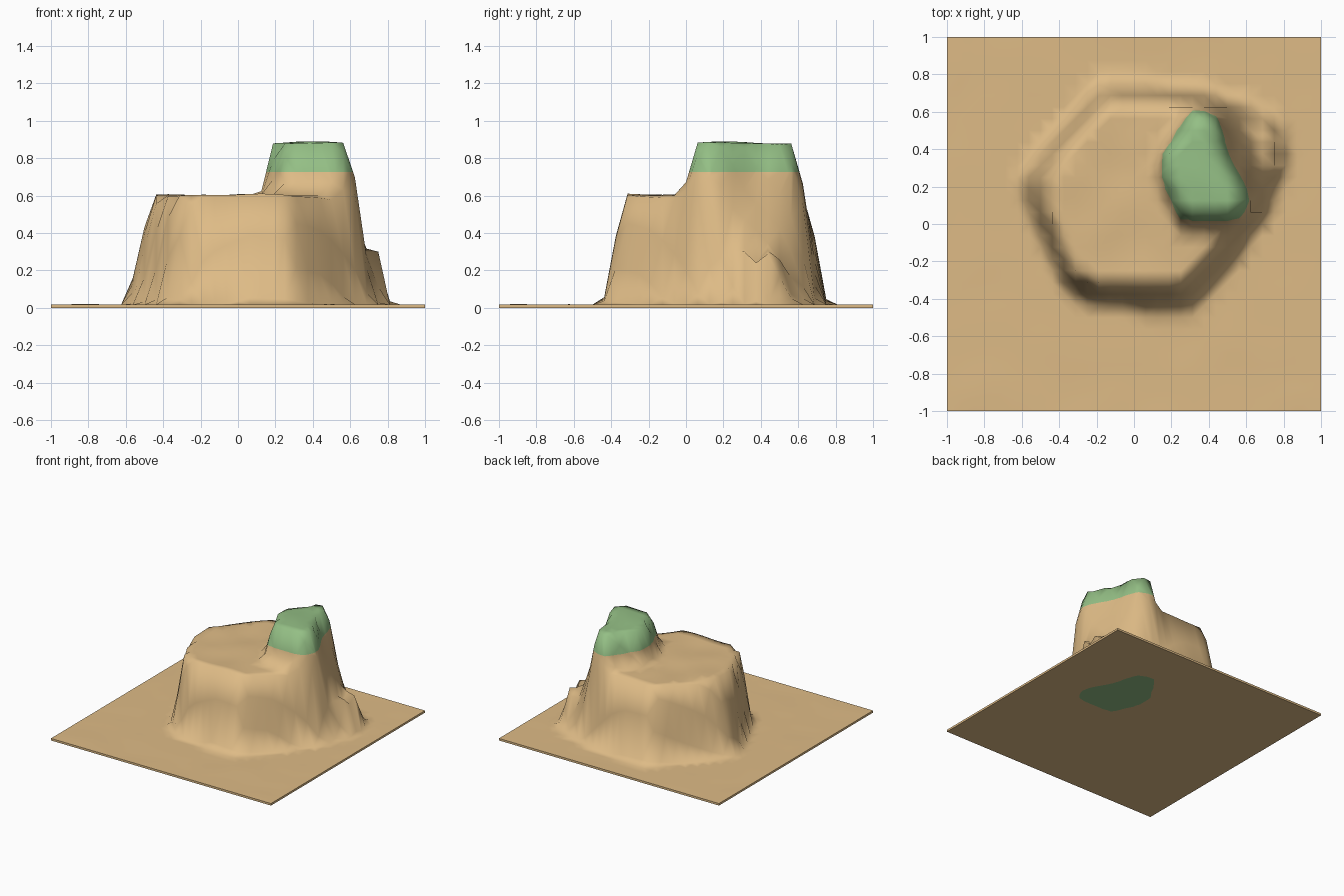
import bpy, bmesh, math
from mathutils import Vector, noise

if "Cube" in bpy.data.objects:
    bpy.data.objects.remove(bpy.data.objects["Cube"])

N = 32           # grid cells per side
GROUND = 0.017   # top of the ground slab

# Each landform: outline at its foot and outline at its top edge
MESA_FOOT = [(-.63, .26), (-.59, .10), (-.36, -.38), (-.15, -.43), (.06, -.46), (.32, -.455),
             (.50, -.26), (.72, .08), (.82, .32), (.77, .52), (.66, .65), (.40, .71), (.09, .765), (-.20, .77)]
MESA_TOP = [(-.44, .25), (-.44, .06), (-.32, -.25), (-.20, -.315), (.24, -.315), (.50, -.04), (.62, .08),
            (.60, .20), (.49, .40), (.43, .61), (.20, .63), (-.14, .63), (-.38, .35)]
PEAK_FOOT = [(.12, .36), (.12, .22), (.23, -.02), (.60, -.02), (.67, .10), (.65, .22),
             (.54, .36), (.50, .58), (.42, .64), (.29, .64)]
PEAK_TOP = [(.185, .37), (.185, .25), (.27, .06), (.54, .06), (.57, .15), (.46, .38),
            (.43, .53), (.38, .57), (.32, .57)]
SHELF_FOOT = [(.40, .15), (.72, .10), (.83, .35), (.77, .58), (.40, .62)]
SHELF_TOP = [(.50, .28), (.70, .24), (.765, .36), (.72, .50), (.50, .50)]


def signed_dist(x, y, poly):
    """Distance to a polygon, positive inside."""
    best, inside = 9.0, False
    for i, (ax, ay) in enumerate(poly):
        bx, by = poly[i - 1]
        dx, dy = bx - ax, by - ay
        t = max(0, min(1, ((x - ax) * dx + (y - ay) * dy) / (dx * dx + dy * dy)))
        best = min(best, math.hypot(x - ax - t * dx, y - ay - t * dy))
        if (ay > y) != (by > y) and x < ax + dx * (y - ay) / dy:
            inside = not inside
    return best if inside else -best


def rise(x, y, foot, top, ease=True):
    """0 outside the foot, 1 inside the top, blended between."""
    f, t = signed_dist(x, y, foot), signed_dist(x, y, top)
    if t >= 0:
        return 1.0
    if f <= 0:
        return 0.0
    s = f / (f - t)
    return s * s * (3 - 2 * s) if ease else s


def height(x, y):
    n = noise.noise(Vector((x * 4, y * 4, 3.0)))
    mesa = 0.585 * rise(x, y, MESA_FOOT, MESA_TOP)
    peak = 0.278 * rise(x, y, PEAK_FOOT, PEAK_TOP, False)
    peak += 0.05 * max(0, min(0.3, signed_dist(x, y, PEAK_TOP)))
    shelf = 0.26 * rise(x, y, SHELF_FOOT, SHELF_TOP)
    shelf *= 1 + 0.15 * math.sin(y * 45)
    bump = n * (0.012 if mesa > 0.5 else 0.003)
    return max(0.012, GROUND + max(mesa + peak, shelf) + bump)


def material(name, rgb):
    m = bpy.data.materials.new(name)
    lin = [((c / 255 + .055) / 1.055) ** 2.4 for c in rgb]
    m.diffuse_color = (*lin, 1)
    m.use_nodes = True
    m.node_tree.nodes["Principled BSDF"].inputs["Base Color"].default_value = m.diffuse_color
    return m


bm = bmesh.new()
# Terrain surface
bmesh.ops.create_grid(bm, x_segments=N, y_segments=N, size=1)
for v in bm.verts:
    edge = max(abs(v.co.x), abs(v.co.y)) > 0.999
    v.co.z = GROUND if edge else height(v.co.x, v.co.y)
bmesh.ops.triangulate(bm, faces=bm.faces[:])

# Green cap above a cut line
bmesh.ops.bisect_plane(bm, geom=bm.verts[:] + bm.edges[:] + bm.faces[:],
                       plane_co=(0, 0, 0.725), plane_no=(0, 0, 1))
for f in bm.faces:
    f.smooth = True
    f.material_index = int(f.calc_center_median().z > 0.725)

# Flat underside carrying the same colours, joined by the slab sides
rim = [e for e in bm.edges if e.is_boundary]
copy = bmesh.ops.duplicate(bm, geom=bm.verts[:] + bm.edges[:] + bm.faces[:])
under = [g for g in copy["geom"] if isinstance(g, bmesh.types.BMFace)]
for g in copy["geom"]:
    if isinstance(g, bmesh.types.BMVert):
        g.co.z = 0
bmesh.ops.reverse_faces(bm, faces=under)
for f in under:
    f.smooth = False
low_rim = [e for e in bm.edges if e.is_boundary and e.verts[0].co.z == 0 and e.verts[1].co.z == 0]
sides = bmesh.ops.bridge_loops(bm, edges=rim + low_rim)["faces"]
for f in sides:
    f.smooth = False
    f.material_index = 0
    c = f.calc_center_median()
    f.normal_update()
    if f.normal.x * c.x + f.normal.y * c.y < 0:
        f.normal_flip()

mesh = bpy.data.meshes.new("mesa_terrain")
bm.to_mesh(mesh)
bm.free()
mesh.materials.append(material("sand_tan", (222, 187, 134)))
mesh.materials.append(material("grass_green", (148, 191, 133)))
bpy.context.collection.objects.link(bpy.data.objects.new("mesa_terrain", mesh))
